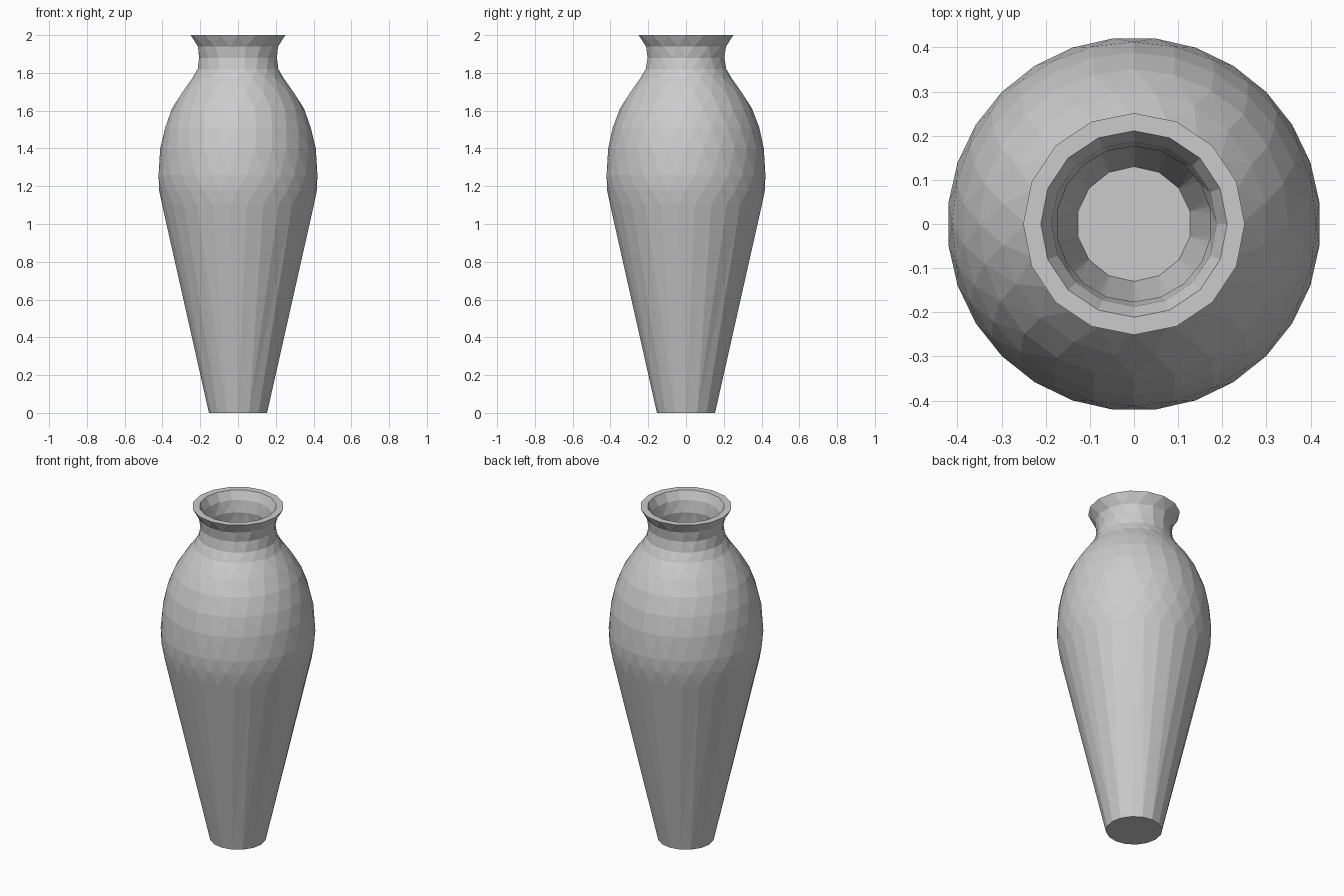
import bpy, bmesh, math

if "Cube" in bpy.data.objects:
    bpy.data.objects.remove(bpy.data.objects["Cube"])

# Profiles as (radius, height, sides); facet count follows the girth
OUTER = [(0.154, 0.0, 16), (0.404, 1.10, 28), (0.418, 1.18, 28), (0.423, 1.26, 28),
         (0.412, 1.40, 28), (0.388, 1.51, 26), (0.350, 1.61, 24), (0.300, 1.695, 20),
         (0.243, 1.77, 20), (0.216, 1.82, 20), (0.206, 1.88, 18), (0.216, 1.94, 16),
         (0.251, 2.0, 16)]
INNER = [(0.211, 2.0, 16), (0.187, 1.95, 16), (0.176, 1.88, 18), (0.187, 1.81, 18),
         (0.218, 1.75, 20), (0.276, 1.675, 20), (0.326, 1.59, 24), (0.361, 1.495, 26),
         (0.382, 1.39, 28), (0.393, 1.26, 28), (0.388, 1.18, 28), (0.373, 1.10, 28),
         (0.130, 0.03, 14)]


def add_ring(bm, radius, height, sides, shift):
    step = 2 * math.pi / sides
    return [bm.verts.new((radius * math.cos((i + shift) * step),
                          radius * math.sin((i + shift) * step), height))
            for i in range(sides)]


def stitch(bm, a, b, sa, sb):
    """Triangle strip between two rings that may have different side counts."""
    i = j = 0
    while i < len(a) or j < len(b):
        next_a = (i + 1 + sa) / len(a)
        next_b = (j + 1 + sb) / len(b)
        va, vb = a[i % len(a)], b[j % len(b)]
        if j >= len(b) or (i < len(a) and next_a < next_b):
            i += 1
            bm.faces.new((va, a[i % len(a)], vb))
        else:
            j += 1
            bm.faces.new((va, b[j % len(b)], vb))


# Vase body: outer wall, rim, inner wall and floor in one closed shell
bm = bmesh.new()
rings = []
for k, (r, z, n) in enumerate(OUTER + INNER):
    # rim edges line up; curved rings are staggered for an irregular faceted look
    shift = 0.5 if k % 2 and k not in (len(OUTER), len(OUTER) - 1) else 0.0
    rings.append((add_ring(bm, r, z, n, shift), shift))
for (a, sa), (b, sb) in zip(rings, rings[1:]):
    stitch(bm, a, b, sa, sb)
bm.faces.new(rings[0][0])
bm.faces.new(rings[-1][0])
bmesh.ops.recalc_face_normals(bm, faces=bm.faces)

mesh = bpy.data.meshes.new("vase")
bm.to_mesh(mesh)
bm.free()
vase = bpy.data.objects.new("vase", mesh)
bpy.context.collection.objects.link(vase)
